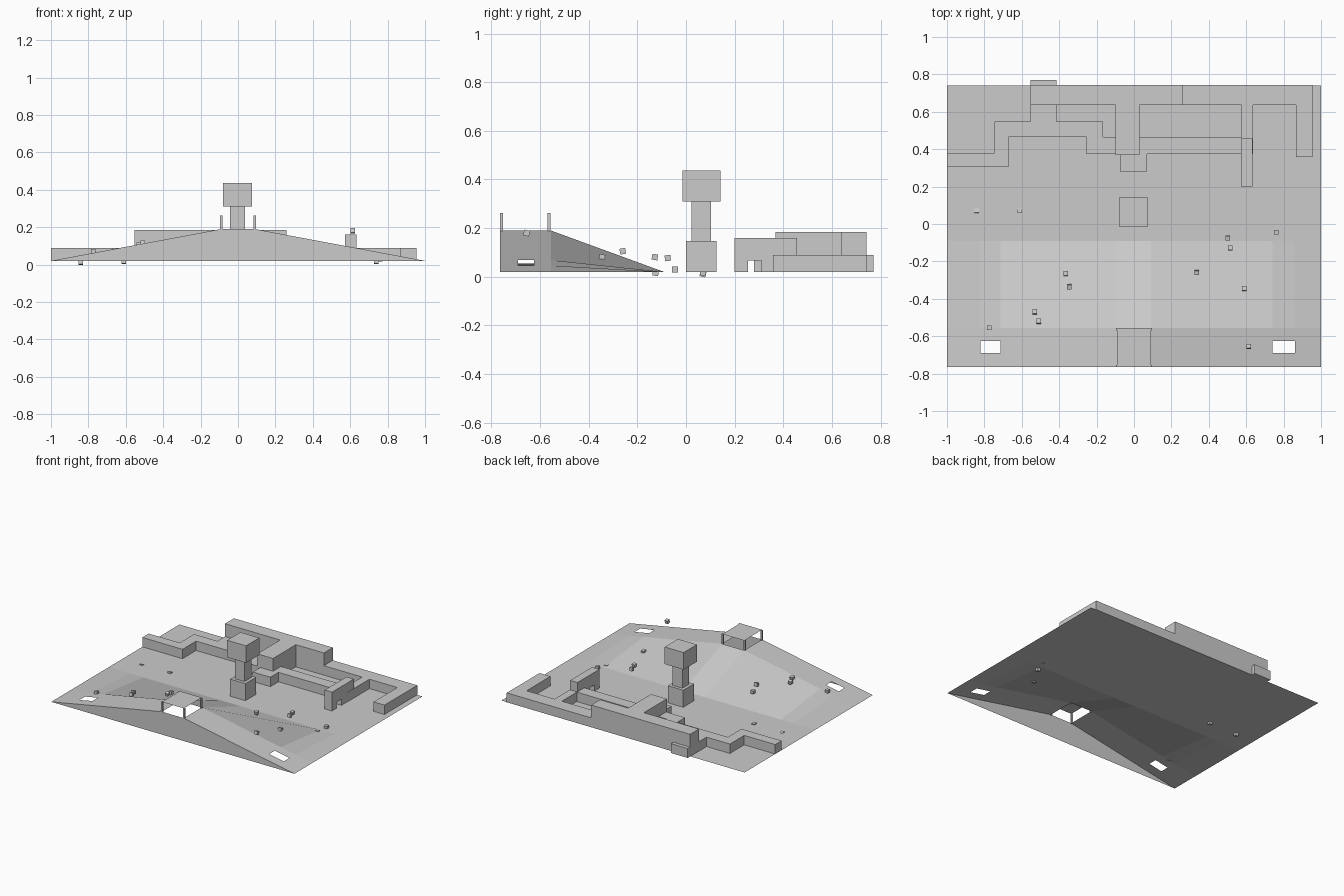
import bpy, bmesh, random

if "Cube" in bpy.data.objects:
    bpy.data.objects.remove(bpy.data.objects["Cube"])
random.seed(4)
G = 0.02  # ground level


def mesh_object(name, bm):
    bmesh.ops.remove_doubles(bm, verts=bm.verts, dist=1e-5)
    bmesh.ops.recalc_face_normals(bm, faces=bm.faces)
    me = bpy.data.meshes.new(name)
    bm.to_mesh(me)
    bm.free()
    ob = bpy.data.objects.new(name, me)
    bpy.context.collection.objects.link(ob)
    return ob


def box(name, x0, x1, y0, y1, z0, z1):
    bm = bmesh.new()
    bmesh.ops.create_cube(bm, size=1)
    for v in bm.verts:
        v.co = ((x0 + x1) / 2 + v.co.x * (x1 - x0),
                (y0 + y1) / 2 + v.co.y * (y1 - y0),
                (z0 + z1) / 2 + v.co.z * (z1 - z0))
    return mesh_object(name, bm)


def extruded(name, outline, z0, z1):
    bm = bmesh.new()
    face = bm.faces.new([bm.verts.new((x, y, z0)) for x, y in outline])
    ext = bmesh.ops.extrude_face_region(bm, geom=[face], use_keep_orig=True)
    for v in ext["geom"]:
        if isinstance(v, bmesh.types.BMVert):
            v.co.z = z1
    return mesh_object(name, bm)


def quad(bm, pts):
    bm.faces.new([bm.verts.new(p) for p in pts])


# Terrain: hill surface with openings, open underneath, and flat ground behind
def ridge(x):
    return G + 0.17 * min(1, (1 - abs(x)) / 0.91)


xs = [-1, -0.82, -0.715, -0.09, 0.09, 0.74, 0.86, 1]
ys = [-0.765, -0.69, -0.625, -0.555]
bm = bmesh.new()
for i, (a, b) in enumerate(zip(xs, xs[1:])):
    for j, (c, d) in enumerate(zip(ys, ys[1:])):
        window = i in (1, 5) and j == 1
        if not window and i != 3:
            quad(bm, [(a, c, ridge(a)), (b, c, ridge(b)),
                      (b, d, ridge(b)), (a, d, ridge(a))])
    # back slope and flat ground
    quad(bm, [(a, ys[-1], ridge(a)), (b, ys[-1], ridge(b)),
              (b, -0.09, G), (a, -0.09, G)])
    quad(bm, [(a, -0.09, G), (b, -0.09, G), (b, 0.74, G), (a, 0.74, G)])
# front wall
quad(bm, [(-1, ys[0], G), (1, ys[0], G), (0.09, ys[0], 0.19), (-0.09, ys[0], 0.19)])
mesh_object("terrain", bm)

# Canopy over the hilltop opening
bm = bmesh.new()
quad(bm, [(-0.09, -0.765, 0.263), (0.09, -0.765, 0.263),
          (0.09, -0.555, 0.263), (-0.09, -0.555, 0.263)])
mesh_object("canopy_roof", bm)
for x in (-0.09, 0.09):
    for y in (-0.759, -0.563):
        box("canopy_post", x - 0.006, x + 0.006, y - 0.006, y + 0.006, 0.185, 0.263)

# Tower
box("tower_base", -0.065, 0.061, 0, 0.126, G, 0.147)
box("tower_neck", -0.042, 0.038, 0.023, 0.103, 0.147, 0.31)
box("tower_head", -0.08, 0.076, -0.014, 0.142, 0.31, 0.437)

# Back walls
LOW, MID, TALL = 0.09, 0.16, 0.185
extruded("left_zigzag_wall", [
    (-1, 0.305), (-0.67, 0.305), (-0.67, 0.465), (-0.255, 0.465), (-0.255, 0.375),
    (-0.1, 0.375), (-0.1, 0.465), (-0.165, 0.465), (-0.165, 0.548), (-0.415, 0.548),
    (-0.415, 0.77), (-0.553, 0.77), (-0.553, 0.548), (-0.745, 0.548),
    (-0.745, 0.38), (-1, 0.38)], G, LOW)
extruded("tall_wall", [
    (-0.553, 0.637), (-0.1, 0.637), (-0.1, 0.368), (0.03, 0.368), (0.03, 0.637),
    (0.26, 0.637), (0.26, 0.742), (-0.553, 0.742)], G, TALL)
extruded("right_low_wall", [
    (0.26, 0.637), (0.575, 0.637), (0.575, 0.462), (0.03, 0.462), (0.03, 0.375),
    (0.575, 0.375), (0.635, 0.375), (0.635, 0.637), (0.865, 0.637), (0.865, 0.357),
    (0.955, 0.357), (0.955, 0.742), (0.26, 0.742)], G, LOW)
box("front_step", -0.075, 0.07, 0.28, 0.375, G, LOW)
# wall with a doorway, drawn in y-z
bm = bmesh.new()
side = [(0.2, G), (0.255, G), (0.255, 0.066), (0.31, 0.066), (0.31, G),
        (0.457, G), (0.457, MID), (0.2, MID)]
f = bm.faces.new([bm.verts.new((0.573, y, z)) for y, z in side])
ext = bmesh.ops.extrude_face_region(bm, geom=[f], use_keep_orig=True)
for v in ext["geom"]:
    if isinstance(v, bmesh.types.BMVert):
        v.co.x = 0.633
mesh_object("doorway_wall", bm)

# Scattered blocks: x, y, z
blocks = [(-0.61, 0.07, 0.017), (-0.84, 0.07, 0.012), (-0.775, -0.555, 0.07),
          (-0.53, -0.47, 0.105), (-0.51, -0.52, 0.113), (-0.365, -0.265, 0.068),
          (-0.345, -0.335, 0.09), (0.335, -0.26, 0.105), (0.5, -0.075, 0.077),
          (0.515, -0.128, 0.081), (0.76, -0.045, 0.03), (0.74, -0.125, 0.016),
          (0.59, -0.345, 0.08), (0.613, -0.655, 0.18)]
for x, y, z in blocks:
    s = 0.012
    ob = box("block", -s, s, -s, s, -s, s)
    ob.location = (x, y, z)
    ob.rotation_euler.x = random.uniform(-0.3, 0.3)
